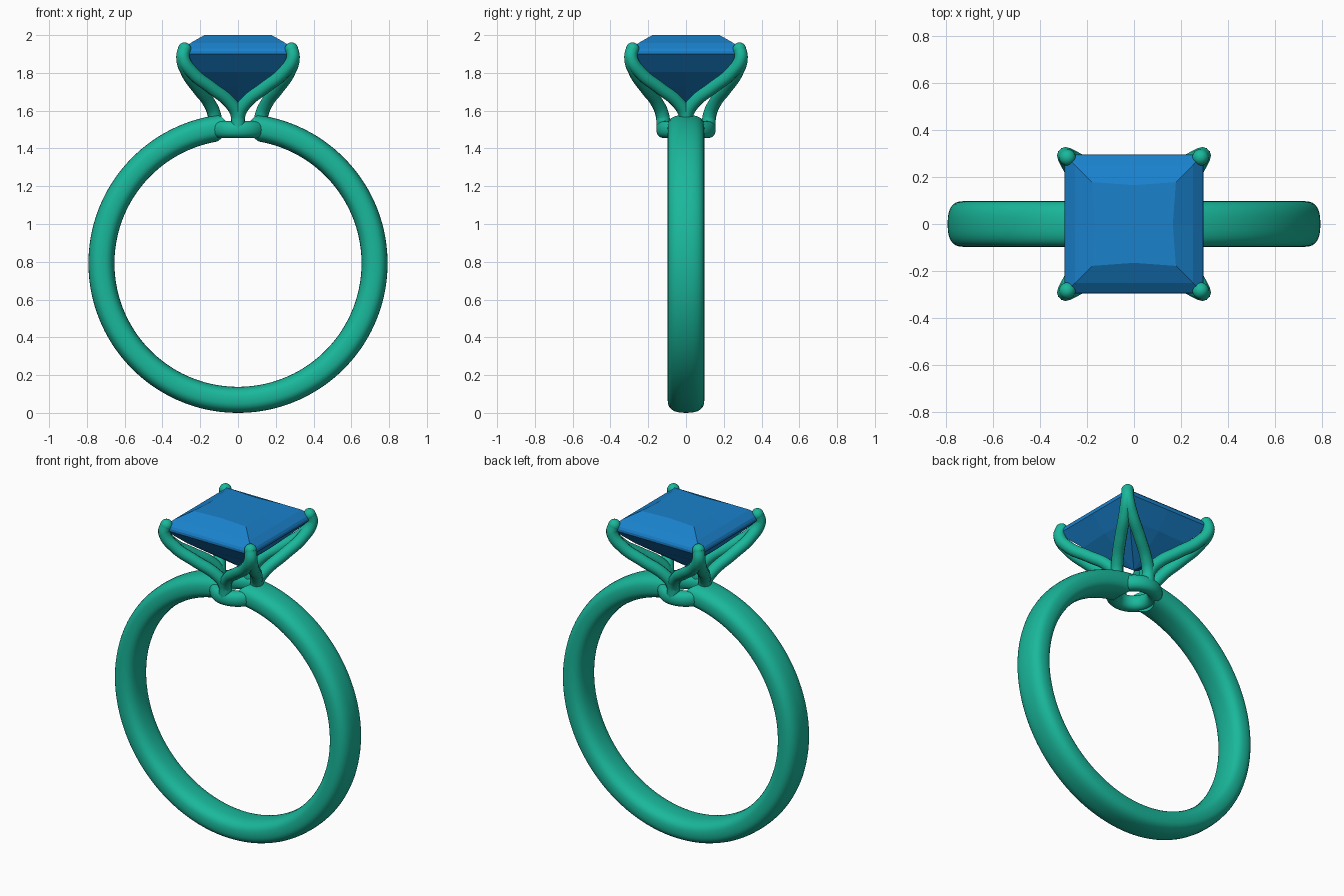
import bpy, bmesh, math
from mathutils import Vector

if "Cube" in bpy.data.objects:
    bpy.data.objects.remove(bpy.data.objects["Cube"])


def material(name, color):
    m = bpy.data.materials.new(name)
    m.diffuse_color = color
    m.use_nodes = True
    m.node_tree.nodes["Principled BSDF"].inputs["Base Color"].default_value = m.diffuse_color
    return m


METAL = material("green_metal", (0.01, 0.48, 0.33, 1))
STONE = material("blue_stone", (0.01, 0.22, 0.60, 1))


def mesh_object(name, bm, mat, smooth=True):
    bmesh.ops.recalc_face_normals(bm, faces=bm.faces)
    me = bpy.data.meshes.new(name)
    bm.to_mesh(me)
    bm.free()
    ob = bpy.data.objects.new(name, me)
    bpy.context.collection.objects.link(ob)
    me.materials.append(mat)
    for p in me.polygons:
        p.use_smooth = smooth
    return ob


def bridge(bm, a, b):
    n = len(a)
    for i in range(n):
        bm.faces.new((a[i], a[(i + 1) % n], b[(i + 1) % n], b[i]))


def swept_ring(name, radius, profile, center, vertical, segments):
    """Sweep a (radial, axial) profile around the y axis or the z axis."""
    bm = bmesh.new()
    rings = []
    for i in range(segments):
        t = 2 * math.pi * (i + 0.5) / segments
        c, s = math.cos(t), math.sin(t)
        ring = []
        for u, v in profile:
            r = radius + u
            p = Vector((r * c, v, r * s)) if vertical else Vector((r * c, r * s, v))
            ring.append(bm.verts.new(p + center))
        rings.append(ring)
    for i in range(segments):
        bridge(bm, rings[i], rings[(i + 1) % segments])
    return mesh_object(name, bm, METAL)


def superellipse(a, b, power, n):
    pts = []
    for i in range(n):
        t = 2 * math.pi * i / n
        c, s = math.cos(t), math.sin(t)
        pts.append((a * math.copysign(abs(c) ** (2 / power), c),
                    b * math.copysign(abs(s) ** (2 / power), s)))
    return pts


# Finger band, opened where the small setting ring sits
band = swept_ring("band", 0.723, superellipse(0.069, 0.097, 2.6, 32),
                  Vector((0, 0, 0.792)), True, 128)
bpy.ops.mesh.primitive_cylinder_add(vertices=48, radius=0.112, depth=0.5, location=(0, 0, 1.5))
cutter = bpy.context.object
cutter.name = "band_cutter"
cutter.hide_render = True
mod = band.modifiers.new("opening", "BOOLEAN")
mod.operation = "DIFFERENCE"
mod.solver = "EXACT"
mod.object = cutter
bpy.context.view_layer.objects.active = band
bpy.ops.object.modifier_apply(modifier=mod.name)
bpy.data.objects.remove(cutter)
bpy.ops.object.select_all(action="DESELECT")
band.select_set(True)
bpy.ops.object.shade_smooth_by_angle(angle=math.radians(40))

# Small ring at the base of the setting
swept_ring("setting_base", 0.115, superellipse(0.042, 0.045, 2.3, 20),
           Vector((0, 0, 1.5)), False, 64)

# Prongs: two curved legs rise from the base ring to each corner
LEG = [(0, .118, 1.50, 1.1), (.004, .126, 1.58, 1.05), (.045, .155, 1.645, 1),
       (.14, .213, 1.72, 1), (.24, .268, 1.80, 1), (.29, .293, 1.88, 1),
       (.284, .284, 1.928, 1)]
curve = bpy.data.curves.new("prong_legs", "CURVE")
curve.dimensions = "3D"
curve.bevel_depth = 0.034
curve.bevel_resolution = 4
curve.resolution_u = 8
curve.use_fill_caps = True
for sx in (-1, 1):
    for sy in (-1, 1):
        for swap in (False, True):
            sp = curve.splines.new("BEZIER")
            sp.bezier_points.add(len(LEG) - 1)
            for bp, (a, b, z, r) in zip(sp.bezier_points, LEG):
                x, y = (b, a) if swap else (a, b)
                bp.co = (sx * x, sy * y, z)
                bp.radius = r
                bp.handle_left_type = bp.handle_right_type = "AUTO"
legs = bpy.data.objects.new("prong_legs", curve)
bpy.context.collection.objects.link(legs)
curve.materials.append(METAL)
bpy.ops.object.select_all(action="DESELECT")
legs.select_set(True)
bpy.context.view_layer.objects.active = legs
bpy.ops.object.convert(target="MESH")
bpy.ops.object.shade_smooth_by_angle(angle=math.radians(50))

# Rounded claw tips
bm = bmesh.new()
for sx in (-1, 1):
    for sy in (-1, 1):
        s = bmesh.ops.create_uvsphere(bm, u_segments=20, v_segments=12, radius=0.035)
        bmesh.ops.translate(bm, verts=s["verts"], vec=(sx * .283, sy * .283, 1.926))
mesh_object("claw_tips", bm, METAL)

# Square cut stone: (half width at corners, half width at side middles, z)
STEPS = [(.178, .165, 2.0), (.25, .25, 1.959), (.288, .288, 1.928), (.295, .295, 1.915),
         (.295, .295, 1.90), (.20, .21, 1.805), (.10, .11, 1.725)]
bm = bmesh.new()
rings = []
for c, m, z in STEPS:
    outline = [(c, c), (0, m), (-c, c), (-m, 0), (-c, -c), (0, -m), (c, -c), (m, 0)]
    rings.append([bm.verts.new((x, y, z)) for x, y in outline])
for a, b in zip(rings, rings[1:]):
    bridge(bm, a, b)
bm.faces.new(rings[0])
tip = bm.verts.new((0, 0, 1.645))
for i in range(8):
    bm.faces.new((rings[-1][i], rings[-1][(i + 1) % 8], tip))
mesh_object("stone", bm, STONE, smooth=False)
